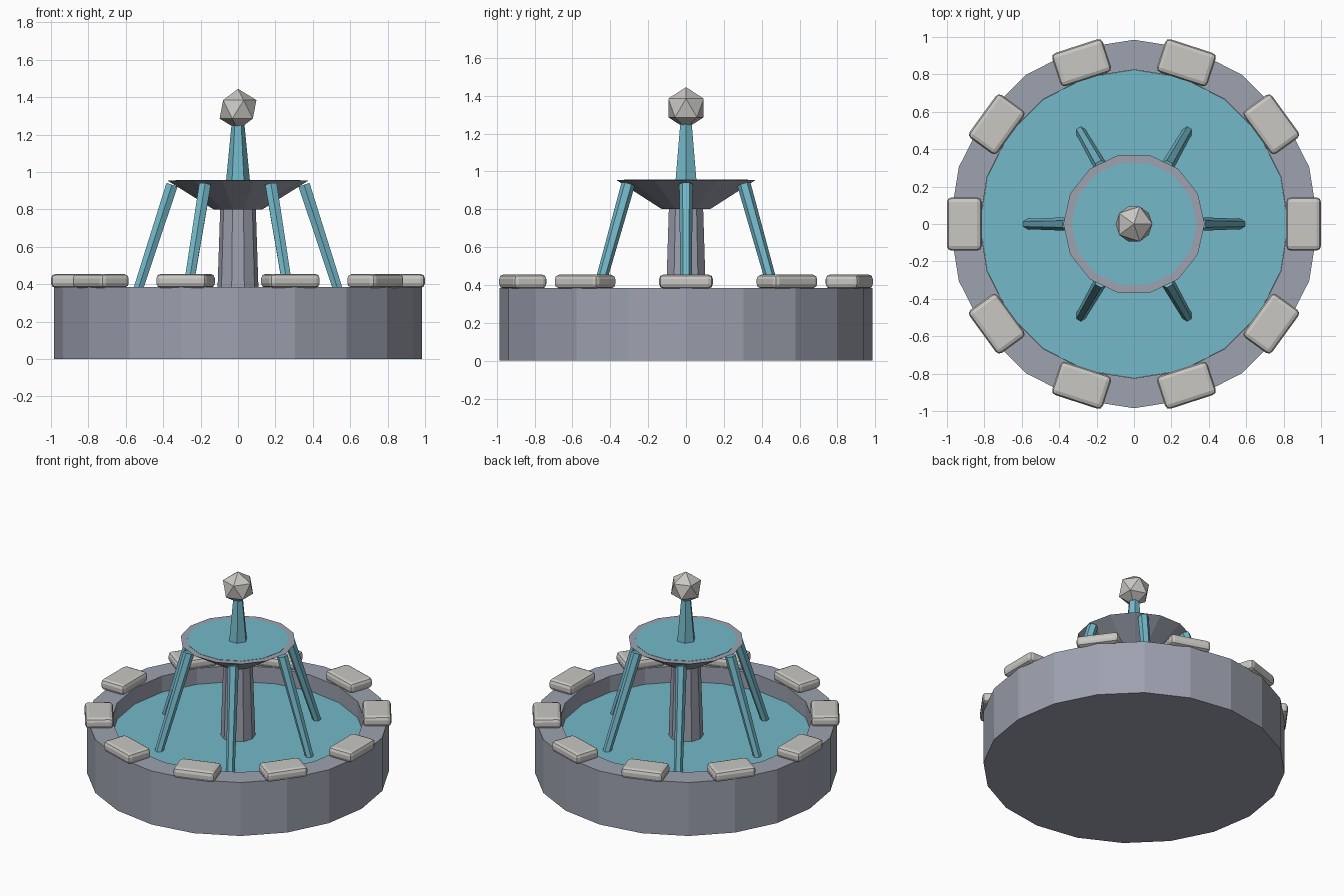
import bpy, bmesh, math
from mathutils import Vector, Matrix

if "Cube" in bpy.data.objects:
    bpy.data.objects.remove(bpy.data.objects["Cube"])


def material(name, rgb):
    m = bpy.data.materials.new(name)
    m.diffuse_color = (*rgb, 1)
    m.use_nodes = True
    m.node_tree.nodes["Principled BSDF"].inputs["Base Color"].default_value = m.diffuse_color
    return m


GREY = material("blue grey stone", (0.34, 0.36, 0.43))
WATER = material("teal water", (0.175, 0.48, 0.585))
PALE = material("pale stone", (0.58, 0.57, 0.54))


def finish(name, bm, mat):
    bmesh.ops.recalc_face_normals(bm, faces=bm.faces)
    me = bpy.data.meshes.new(name)
    bm.to_mesh(me)
    bm.free()
    me.materials.append(mat)
    ob = bpy.data.objects.new(name, me)
    bpy.context.collection.objects.link(ob)
    return ob


def lathe(name, profile, sides, mat):
    """Closed solid: rings from an (r, z) profile, capped at both ends."""
    bm = bmesh.new()
    rings = []
    for r, z in profile:
        rings.append([bm.verts.new((r * math.cos(math.tau * i / sides),
                                    r * math.sin(math.tau * i / sides), z))
                      for i in range(sides)])
    for a, b in zip(rings, rings[1:]):
        for i in range(sides):
            j = (i + 1) % sides
            bm.faces.new((a[i], a[j], b[j], b[i]))
    bm.faces.new(rings[0])
    bm.faces.new(rings[-1])
    return finish(name, bm, mat)


# Basin with sunken floor, and its water
lathe("basin", [(0.985, 0), (0.985, 0.385), (0.825, 0.385), (0.825, 0.2)], 20, GREY)
lathe("basin_water", [(0.824, 0.21), (0.824, 0.27)], 20, WATER)

# Central column, upper bowl, bowl water and spout
lathe("column", [(0.115, 0.21), (0.095, 0.81)], 10, GREY)
lathe("upper_bowl", [(0.13, 0.80), (0.378, 0.955)], 14, GREY)
lathe("bowl_water", [(0.335, 0.94), (0.335, 0.957)], 14, WATER)
lathe("spout", [(0.064, 0.95), (0.034, 1.26)], 6, WATER)

# Finial
bm = bmesh.new()
bmesh.ops.create_icosphere(bm, subdivisions=1, radius=0.11,
                           matrix=Matrix.Translation((0, 0, 1.335)))
finish("finial", bm, PALE)

# Six slanted water jets from the bowl rim
top, bottom = Vector((0.353, 0, 0.932)), Vector((0.572, 0, 0.255))
axis = top - bottom
tilt = Matrix.Rotation(math.atan2(axis.x, axis.z), 4, 'Y')
for k in range(6):
    bm = bmesh.new()
    bmesh.ops.create_cone(bm, cap_ends=True, segments=6, radius1=0.028,
                          radius2=0.036, depth=axis.length)
    # put a flat side outwards, lean the jet, then turn it round the centre
    if max(v.co.x for v in bm.verts) > 0.035:
        bm.transform(Matrix.Rotation(math.radians(30), 4, 'Z'))
    bm.transform(Matrix.Rotation(math.tau * k / 6, 4, 'Z')
                 @ Matrix.Translation((top + bottom) / 2) @ tilt)
    finish(f"water_jet_{k + 1}", bm, WATER)

# Ten bevelled coping stones on the rim
for k in range(10):
    bm = bmesh.new()
    bmesh.ops.create_cube(bm, size=1, matrix=Matrix.Diagonal((0.186, 0.285, 0.075, 1)))
    bmesh.ops.bevel(bm, geom=bm.edges[:], offset=0.025, segments=2,
                    profile=0.5, affect='EDGES')
    bm.transform(Matrix.Rotation(math.tau * k / 10, 4, 'Z')
                 @ Matrix.Translation((0.907, 0, 0.418)))
    finish(f"coping_stone_{k + 1}", bm, PALE)
